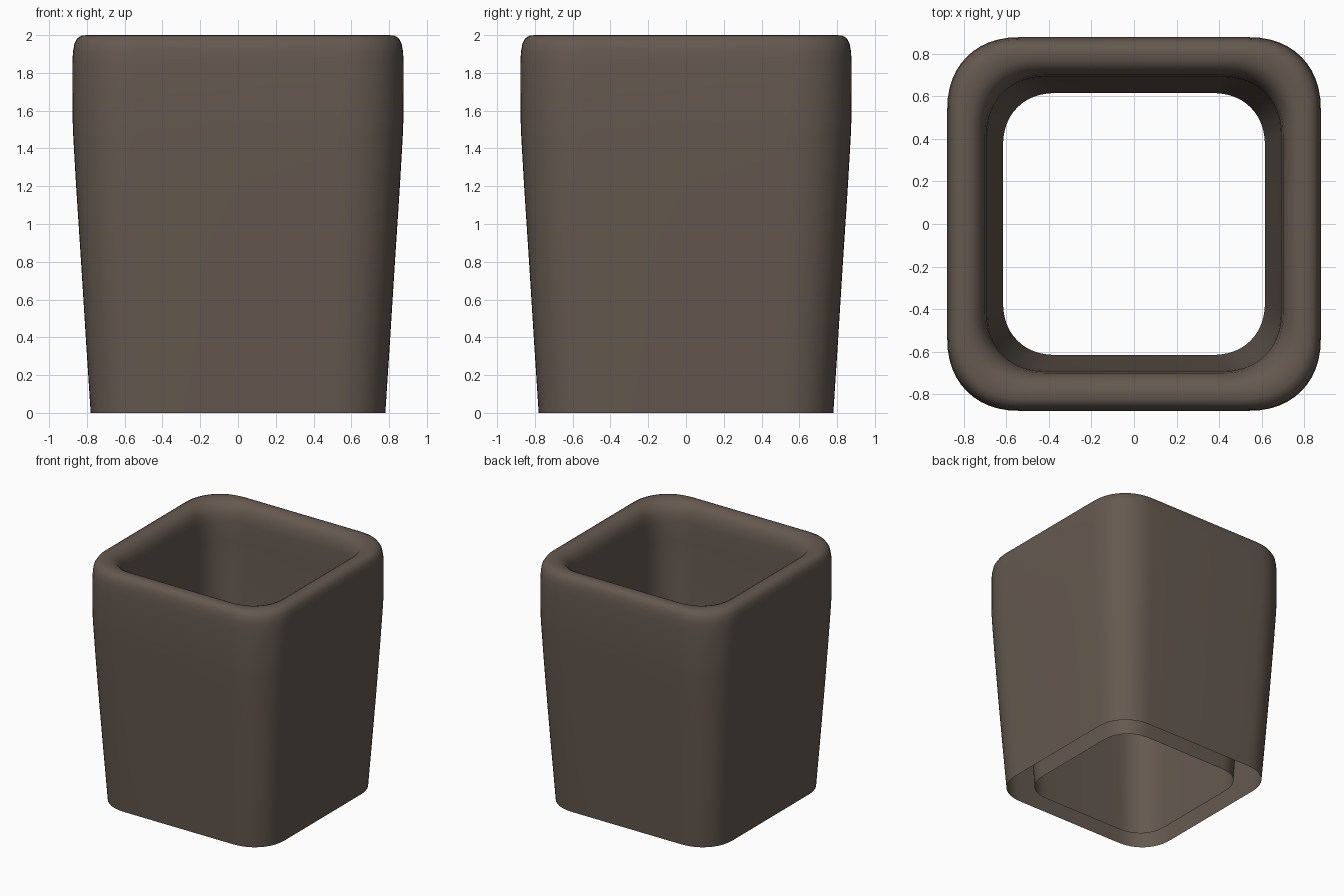
import bpy, bmesh, math

if "Cube" in bpy.data.objects:
    bpy.data.objects.remove(bpy.data.objects["Cube"])

# Wall profile: (half width, height, corner size), outer foot -> rim -> inner foot
PROFILE = [
    (0.78, 0.0, 0.29), (0.806, 0.4, 0.30), (0.831, 0.8, 0.31), (0.857, 1.2, 0.33),
    (0.872, 1.46, 0.34), (0.876, 1.56, 0.34), (0.877, 1.7, 0.34), (0.877, 1.85, 0.34),
    (0.874, 1.91, 0.34), (0.866, 1.955, 0.335), (0.850, 1.985, 0.33), (0.825, 1.998, 0.32),
    (0.795, 2.0, 0.31), (0.765, 1.995, 0.30), (0.738, 1.98, 0.29), (0.715, 1.95, 0.28),
    (0.700, 1.91, 0.28), (0.692, 1.85, 0.28), (0.69, 1.7, 0.28), (0.688, 1.54, 0.28),
    (0.66, 0.95, 0.27), (0.615, 0.0, 0.25),
]
STEPS = 12


def rounded_square(half, corner):
    """Outline of a square with soft superellipse corners."""
    points = []
    for quarter in range(4):
        turn = quarter * math.pi / 2
        for i in range(STEPS + 1):
            a = i / STEPS * math.pi / 2
            x = half - corner + corner * max(math.cos(a), 0) ** (2 / 2.2)
            y = half - corner + corner * max(math.sin(a), 0) ** (2 / 2.2)
            points.append((x * math.cos(turn) - y * math.sin(turn),
                           x * math.sin(turn) + y * math.cos(turn)))
    return points


# Pot wall: one folded-over surface, open underneath between the two skins
bm = bmesh.new()
rings = [[bm.verts.new((x, y, z)) for x, y in rounded_square(half, corner)]
         for half, z, corner in PROFILE]
for low, high in zip(rings, rings[1:]):
    n = len(low)
    for i in range(n):
        j = (i + 1) % n
        bm.faces.new((low[i], low[j], high[j], high[i]))
mesh = bpy.data.meshes.new("pot_wall")
bm.to_mesh(mesh)
bm.free()
pot = bpy.data.objects.new("pot_wall", mesh)
bpy.context.collection.objects.link(pot)

# Dark brown finish
brown = bpy.data.materials.new("dark_brown")
brown.diffuse_color = (0.13, 0.10, 0.08, 1)
brown.use_nodes = True
brown.node_tree.nodes["Principled BSDF"].inputs["Base Color"].default_value = brown.diffuse_color
mesh.materials.append(brown)

bpy.context.view_layer.objects.active = pot
pot.select_set(True)
bpy.ops.object.shade_smooth_by_angle(angle=math.radians(40))
